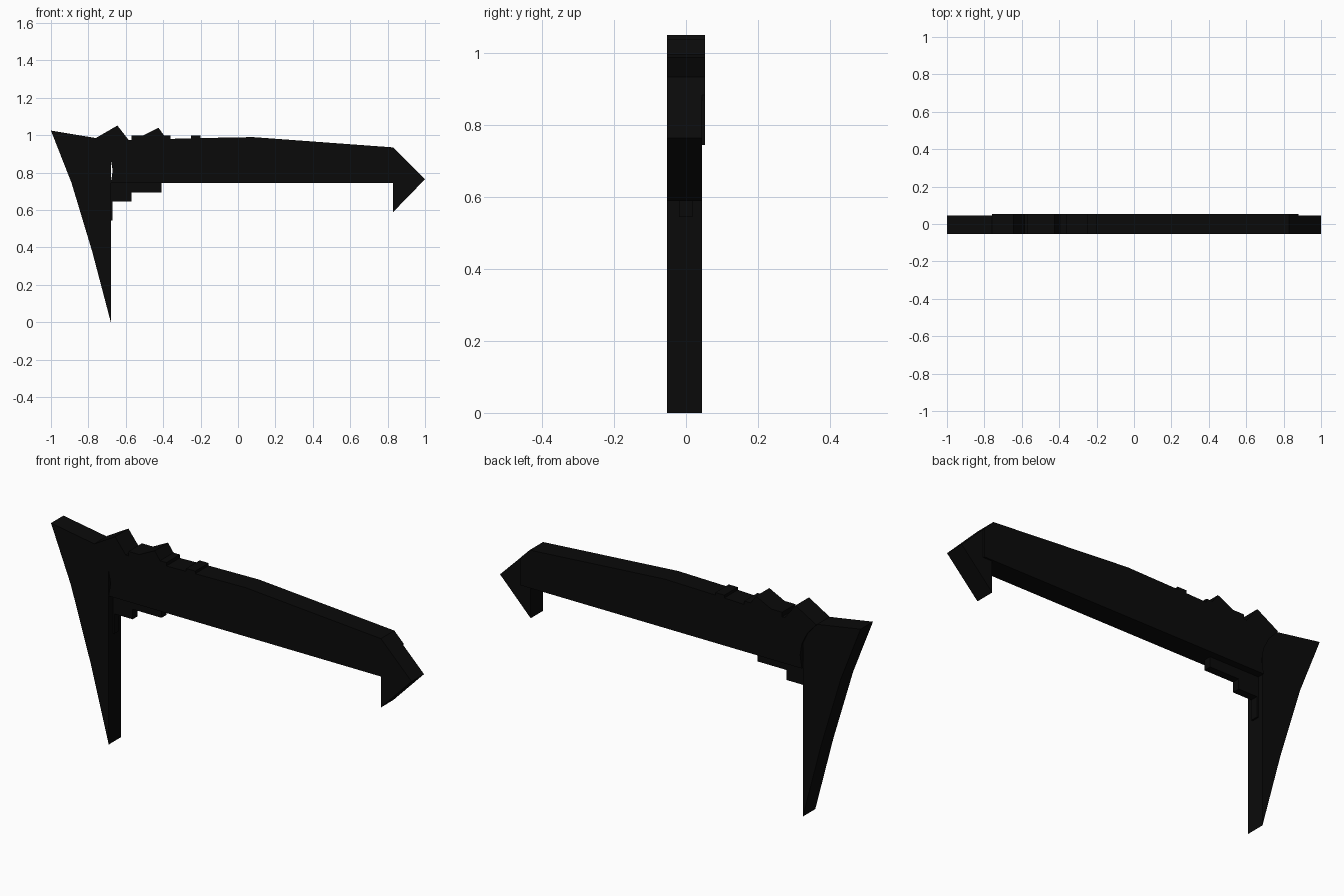
import bpy
import bmesh

cube = bpy.data.objects.get("Cube")
if cube:
    bpy.data.objects.remove(cube, do_unlink=True)

black = bpy.data.materials.new("matte black")
black.use_nodes = True
COLOR = (0.003, 0.003, 0.003, 1)
black.diffuse_color = COLOR
black.node_tree.nodes["Principled BSDF"].inputs["Base Color"].default_value = COLOR

FRONT, BACK, RAISED = -0.053, 0.045, 0.053


def slab(name, profile, y0=FRONT, y1=BACK):
    """Extrude an x-z outline from y0 to y1."""
    bm = bmesh.new()
    face = bm.faces.new([bm.verts.new((x, y0, z)) for x, z in profile])
    out = bmesh.ops.extrude_face_region(bm, geom=[face])
    moved = [g for g in out["geom"] if isinstance(g, bmesh.types.BMVert)]
    bmesh.ops.translate(bm, verts=moved, vec=(0, y1 - y0, 0))
    bmesh.ops.recalc_face_normals(bm, faces=bm.faces)
    mesh = bpy.data.meshes.new(name)
    bm.to_mesh(mesh)
    bm.free()
    mesh.materials.append(black)
    obj = bpy.data.objects.new(name, mesh)
    bpy.context.collection.objects.link(obj)
    return obj


def box(name, x0, x1, z0, z1, y0, y1):
    return slab(name, [(x0, z0), (x1, z0), (x1, z1), (x0, z1)], y0, y1)


# Tapered rear spike that forms the grip
slab("grip_spike", [(-1, 1.025), (-0.89, 0.745), (-0.78, 0.38), (-0.68, 0),
                    (-0.68, 0.975), (-0.76, 0.985)])

# Long body, raised at the back with a curved rear edge
slab("body", [(-0.68, 0.745), (0.88, 0.745), (0.88, 0.885), (0.83, 0.935),
              (0.08, 0.99), (-0.2, 0.985), (-0.57, 0.975), (-0.76, 0.985),
              (-0.71, 0.93), (-0.68, 0.87), (-0.67, 0.81)], FRONT, RAISED)

# Barbed front tip
slab("barbed_tip", [(0.83, 0.59), (1, 0.765), (0.83, 0.935)])

# Pointed ridges and small blocks along the top
slab("rear_ridge", [(-0.76, 0.985), (-0.7, 0.95), (-0.57, 0.95),
                    (-0.585, 0.975), (-0.645, 1.052)], FRONT, RAISED)
slab("middle_ridge", [(-0.57, 0.95), (-0.36, 0.95), (-0.36, 0.998),
                      (-0.395, 0.998), (-0.425, 1.04), (-0.51, 0.998),
                      (-0.57, 0.998)], FRONT, RAISED)
box("top_block", -0.25, -0.2, 0.95, 0.998, FRONT, RAISED)

# Thin stepped guard in the corner under the body
for name, right, bottom in (("guard_upper", -0.41, 0.695),
                            ("guard_middle", -0.57, 0.645),
                            ("guard_lower", -0.672, 0.545)):
    box(name, -0.69, right, bottom, 0.75, -0.02, 0.018)
